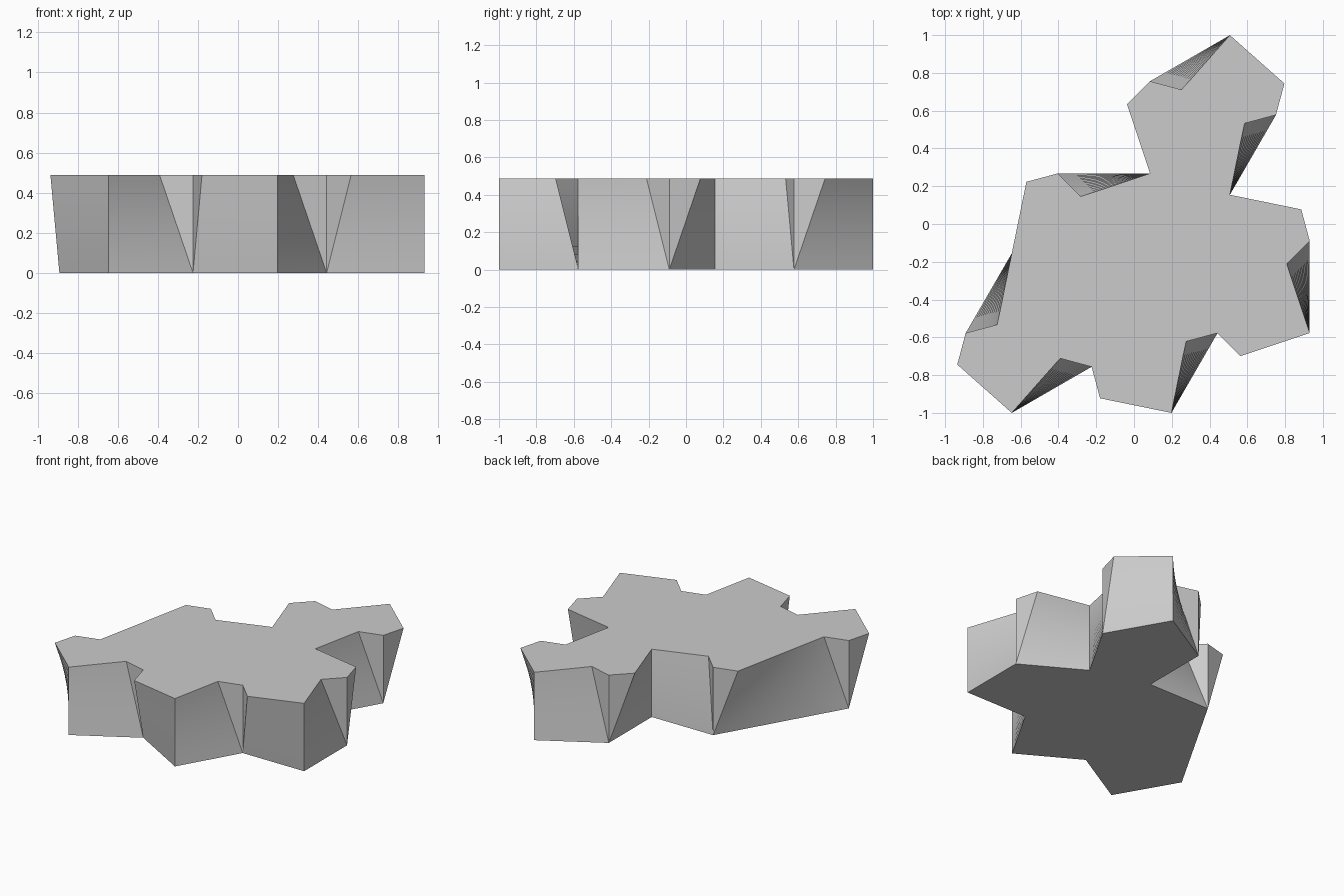
import bpy
import bmesh
from math import radians
from mathutils import Vector, Matrix

cube = bpy.data.objects.get("Cube")
if cube:
    bpy.data.objects.remove(cube, do_unlink=True)

SIDE = 0.488      # length of every base edge, and the tile height
LAYERS = 12       # slices that carry the twist of the walls
HEADINGS = [30, -30, 60, 0, 90, 150, 60, 120, 210, 270, 180, 240, 240, 300]

# Walk the base outline one equal edge at a time; each edge gets a kink that
# alternates between a notch near its end and a bump near its start.
corner = Vector((-0.647, -1.0))
edges = []
for i, heading in enumerate(HEADINGS):
    step = Matrix.Rotation(radians(heading), 2) @ Vector((SIDE, 0))
    inward = Vector((-step.y, step.x))
    notch = i % 2 == 0
    if notch:
        kink = corner + step * 0.75 + inward * 0.25
    else:
        kink = corner + step * 0.25 - inward * 0.25
    edges.append((corner.copy(), corner + step, kink, notch))
    corner = corner + step


def ring(bm, t):
    """Outline at height fraction t: kinks grow out of the base corners."""
    verts = []
    for start, end, kink, notch in edges:
        root = end if notch else start
        for p in (start, root.lerp(kink, t)):
            verts.append(bm.verts.new((p.x, p.y, t * SIDE)))
    return verts


# Loft the walls from the plain base to the kinked top
bm = bmesh.new()
rings = [ring(bm, k / LAYERS) for k in range(LAYERS + 1)]
for low, high in zip(rings, rings[1:]):
    for j in range(len(low)):
        n = (j + 1) % len(low)
        bm.faces.new((low[j], low[n], high[n], high[j]))
bm.faces.new(rings[-1])
bm.faces.new(list(reversed(rings[0])))
bmesh.ops.remove_doubles(bm, verts=bm.verts, dist=0.0005)
bmesh.ops.recalc_face_normals(bm, faces=bm.faces)

mesh = bpy.data.meshes.new("tile")
bm.to_mesh(mesh)
bm.free()
tile = bpy.data.objects.new("tile", mesh)
bpy.context.collection.objects.link(tile)

# Single grey material
grey = bpy.data.materials.new("light grey")
grey.use_nodes = True
colour = (0.6, 0.6, 0.6, 1)
grey.diffuse_color = colour
grey.node_tree.nodes["Principled BSDF"].inputs["Base Color"].default_value = colour
mesh.materials.append(grey)

# Smooth the twisted walls, keep the corners crisp
bpy.ops.object.select_all(action="DESELECT")
tile.select_set(True)
bpy.context.view_layer.objects.active = tile
bpy.ops.object.shade_smooth_by_angle(angle=radians(30))
